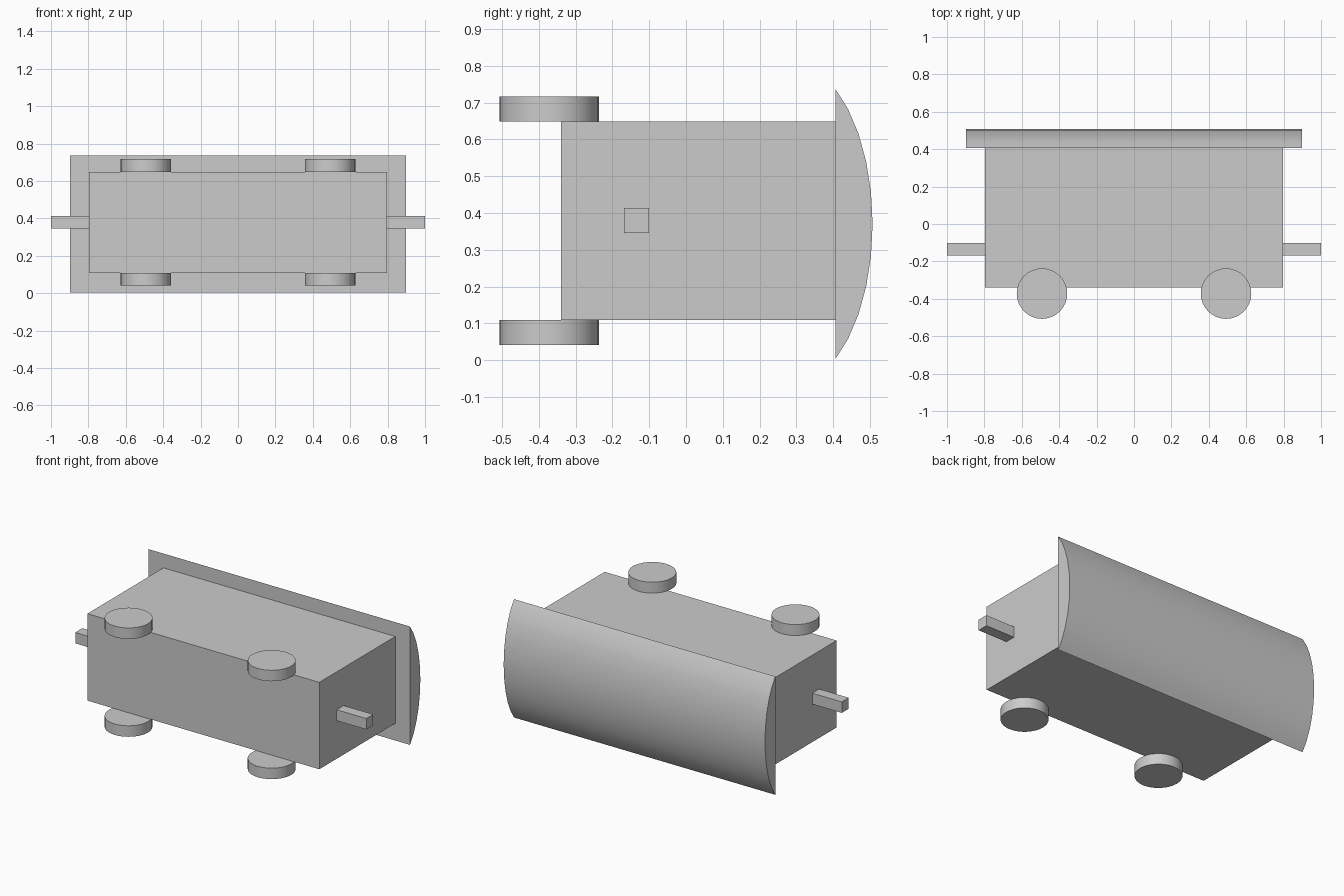
import bpy
import math
from mathutils import Matrix

cube = bpy.data.objects.get("Cube")
if cube:
    bpy.data.objects.remove(cube, do_unlink=True)

# Single plain grey
grey = bpy.data.materials.new("plain_grey")
grey.use_nodes = True
grey.diffuse_color = (0.6, 0.6, 0.6, 1)
bsdf = next(n for n in grey.node_tree.nodes if n.type == 'BSDF_PRINCIPLED')
bsdf.inputs["Base Color"].default_value = (0.6, 0.6, 0.6, 1)

# The wagon lies on its side: its roof faces +y, its wheels -y
MID_Z = 0.379
BODY_HALF = 0.27
WHEEL_R, WHEEL_W = 0.135, 0.068


def finish(obj, name, smooth=False):
    obj.name = obj.data.name = name
    obj.data.materials.append(grey)
    if smooth:
        bpy.ops.object.select_all(action='DESELECT')
        obj.select_set(True)
        bpy.context.view_layer.objects.active = obj
        bpy.ops.object.shade_smooth_by_angle(angle=math.radians(30))
    return obj


def box(name, centre, size):
    bpy.ops.mesh.primitive_cube_add(size=1)
    obj = bpy.context.object
    obj.data.transform(Matrix.Diagonal((*size, 1)))
    obj.location = centre
    return finish(obj, name)


# Body
box("wagon_body", (0, 0.033, MID_Z), (1.594, 0.746, 2 * BODY_HALF))

# Coupling bars at both ends
for side, sx in (("left", 1), ("right", -1)):
    box(f"{side}_coupler", (sx * 0.8985, -0.135, MID_Z), (0.203, 0.068, 0.068))

# Four wheels against the body sides
for side, sx in (("left", 1), ("right", -1)):
    for level, sz in (("upper", 1), ("lower", -1)):
        z = MID_Z + sz * (BODY_HALF + WHEEL_W / 2)
        bpy.ops.mesh.primitive_cylinder_add(
            vertices=32, radius=WHEEL_R, depth=WHEEL_W,
            location=(sx * 0.492, -0.372, z))
        finish(bpy.context.object, f"{level}_{side}_wheel", smooth=True)

# Arched roof: a slice of an elliptical cylinder extruded along x
ROOF_X, ROOF_Z, ROOF_Y = 0.898, 0.37, 0.406
A, B = 0.442, 0.228
STEP = math.radians(11.25)
cut = math.cos(5 * STEP)
profile = [(ROOF_Y + B * (math.cos(i * STEP) - cut), ROOF_Z + A * math.sin(i * STEP))
           for i in range(-5, 6)]
n = len(profile)
verts = [(x, y, z) for x in (-ROOF_X, ROOF_X) for y, z in profile]
faces = [tuple(range(n - 1, -1, -1)), tuple(range(n, 2 * n))]
faces += [(i, (i + 1) % n, (i + 1) % n + n, i + n) for i in range(n)]
mesh = bpy.data.meshes.new("arched_roof")
mesh.from_pydata(verts, [], faces)
mesh.update()
roof = bpy.data.objects.new("arched_roof", mesh)
bpy.context.collection.objects.link(roof)
finish(roof, "arched_roof", smooth=True)
